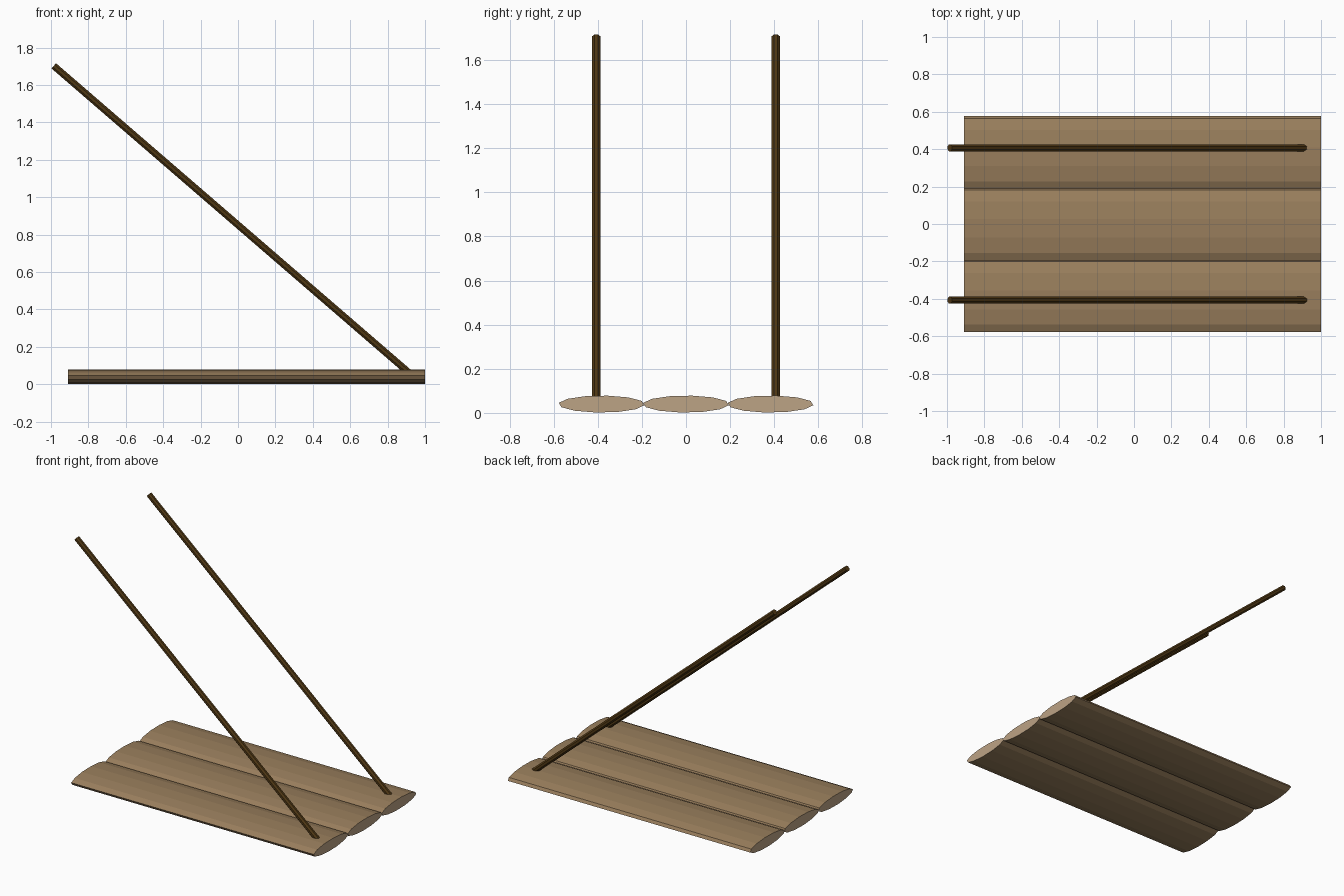
import bpy, math
from mathutils import Vector

if "Cube" in bpy.data.objects:
    bpy.data.objects.remove(bpy.data.objects["Cube"])


def material(name, rgb):
    m = bpy.data.materials.new(name)
    lin = [((c / 255 + 0.055) / 1.055) ** 2.4 for c in rgb]
    m.diffuse_color = (*lin, 1)
    m.use_nodes = True
    m.node_tree.nodes["Principled BSDF"].inputs["Base Color"].default_value = m.diffuse_color
    return m


bark = material("plank brown", (154, 127, 93))
cut = material("cut wood tan", (188, 163, 133))
pole_mat = material("dark brown", (80, 56, 20))


def prism(name, start, end, half_y, half_z, sides, phase, mats):
    """Flat-sided bar with an elliptical section from start to end."""
    start, end = Vector(start), Vector(end)
    axis = (end - start).normalized()
    across = Vector((0, 1, 0))
    up = axis.cross(across)
    verts = []
    for centre in (start, end):
        for i in range(sides):
            a = phase + math.tau * i / sides
            verts.append(centre + across * half_y * math.cos(a) + up * half_z * math.sin(a))
    faces = [(i, (i + 1) % sides, sides + (i + 1) % sides, sides + i) for i in range(sides)]
    faces += [tuple(reversed(range(sides))), tuple(range(sides, 2 * sides))]
    mesh = bpy.data.meshes.new(name)
    mesh.from_pydata(verts, [], faces)
    for m in mats:
        mesh.materials.append(m)
    # end caps take the last material
    for p in mesh.polygons:
        p.material_index = len(mats) - 1 if len(p.vertices) == sides else 0
    obj = bpy.data.objects.new(name, mesh)
    bpy.context.collection.objects.link(obj)
    return obj


# Three flattened planks side by side
for n, y in enumerate((-0.383, 0.0, 0.383)):
    prism(f"plank_{n + 1}", (-0.91, y, 0.04), (1.0, y, 0.04),
          0.196, 0.0385, 12, math.radians(-8), (bark, cut))

# Two slanted poles rising from the planks
for side, y in (("front", -0.407), ("back", 0.407)):
    prism(f"{side}_pole", (-0.985, y, 1.702), (0.93, y, 0.048),
          0.02, 0.02, 8, math.radians(22.5), (pole_mat,))
